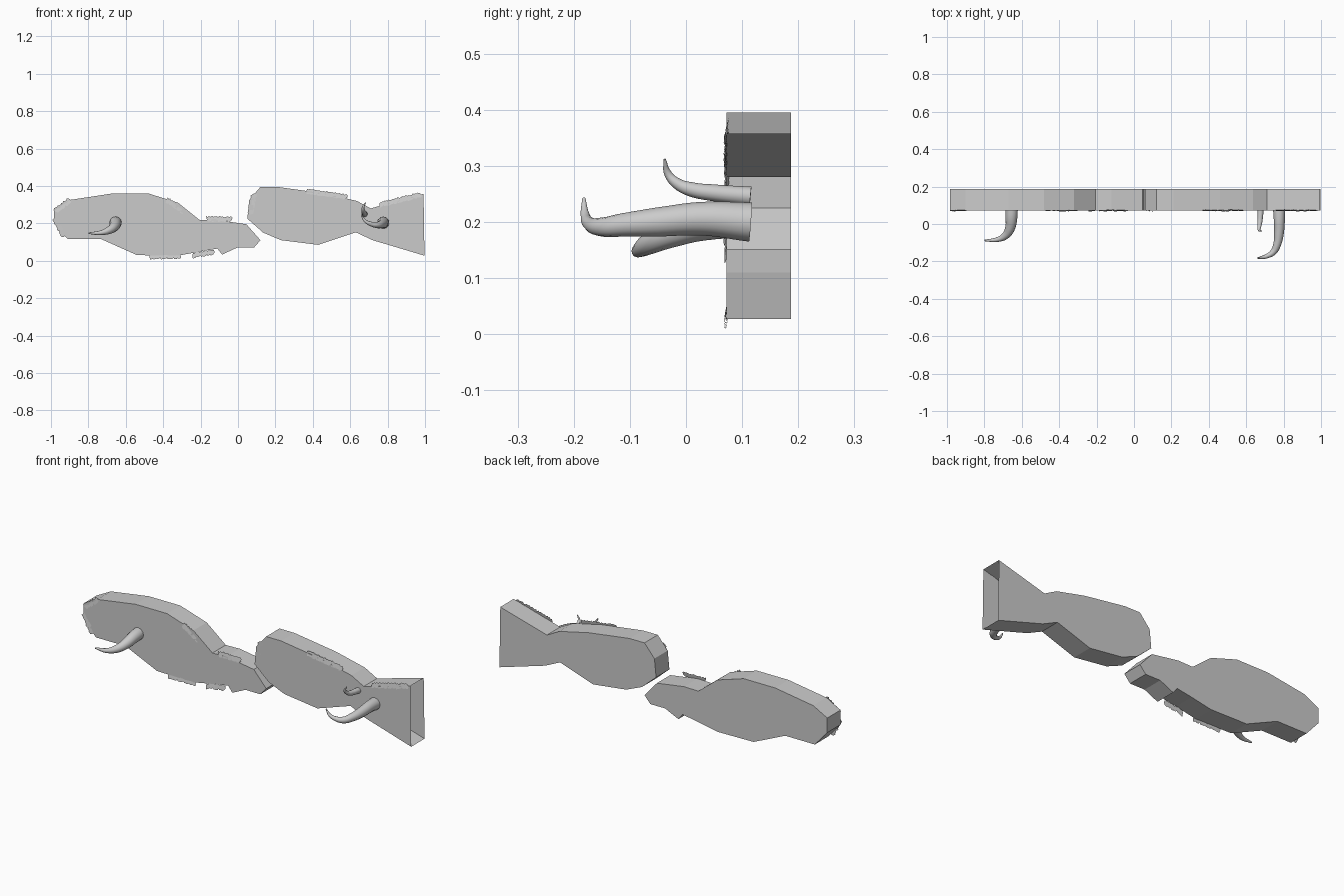
import bpy, bmesh, math, random
from mathutils import Vector

if "Cube" in bpy.data.objects:
    bpy.data.objects.remove(bpy.data.objects["Cube"])

random.seed(4)
FRONT, BACK = 0.072, 0.187


def mesh_object(name, bm):
    me = bpy.data.meshes.new(name)
    bm.to_mesh(me)
    bm.free()
    ob = bpy.data.objects.new(name, me)
    bpy.context.collection.objects.link(ob)
    return ob


def slab(name, outline, open_side=None):
    """Extrude an x-z outline in y; open_side = index of a side left uncapped."""
    bm = bmesh.new()
    f = [bm.verts.new((x, FRONT, z)) for x, z in outline]
    b = [bm.verts.new((x, BACK, z)) for x, z in outline]
    bm.faces.new(f)
    bm.faces.new(b[::-1])
    n = len(f)
    for i in range(n):
        if i != open_side:
            j = (i + 1) % n
            bm.faces.new((f[j], f[i], b[i], b[j]))
    bmesh.ops.recalc_face_normals(bm, faces=bm.faces)
    return mesh_object(name, bm)


def tusk(name, pts):
    """Tapering curved tube; points are x, y, z, radius."""
    cu = bpy.data.curves.new(name, 'CURVE')
    cu.dimensions = '3D'
    cu.bevel_depth = 1.0
    cu.bevel_resolution = 4
    cu.resolution_u = 6
    cu.use_fill_caps = True
    sp = cu.splines.new('BEZIER')
    sp.bezier_points.add(len(pts) - 1)
    for p, (x, y, z, r) in zip(sp.bezier_points, pts):
        p.co = (x, y, z)
        p.radius = r
        p.handle_left_type = p.handle_right_type = 'AUTO'
    ob = bpy.data.objects.new(name, cu)
    bpy.context.collection.objects.link(ob)
    bpy.ops.object.select_all(action='DESELECT')
    ob.select_set(True)
    bpy.context.view_layer.objects.active = ob
    bpy.ops.object.convert(target='MESH')
    bpy.ops.object.shade_smooth_by_angle(angle=math.radians(50))


def tuft(name, path, width):
    """Row of overlapping ragged leaves along an edge of the slab."""
    bm = bmesh.new()
    for a, b in zip(path, path[1:]):
        a, b = Vector(a), Vector(b)
        d = (b - a).normalized()
        nrm = Vector((-d.y, d.x))
        count = max(3, round((b - a).length / 0.018))
        for k in range(count):
            c = a.lerp(b, (k + 0.5) / count)
            y = FRONT - 0.001 + random.uniform(-0.001, 0.003)
            lean = random.uniform(-0.006, 0.006)
            shape = ((-0.008, -1), (0.006, -0.9), (0.014, -0.2), (0.011, 0.6),
                     (0.002, 1), (-0.004, 0.7), (-0.012, 0.8), (-0.013, 0))
            vs = []
            for u, v in shape:
                w = v * width * random.uniform(0.75, 1.05)
                p = c + d * (u + lean * v) + nrm * w
                vs.append(bm.verts.new((p.x, y + 0.003 * v, p.y)))
            bm.faces.new(vs)
    return mesh_object(name, bm)


# the two halves of the body
slab("left_slab", [(-0.985, 0.28), (-0.9, 0.325), (-0.67, 0.36), (-0.48, 0.36),
                   (-0.32, 0.31), (-0.205, 0.218), (-0.12, 0.22), (0.045, 0.195),
                   (0.12, 0.11), (0.085, 0.07), (-0.005, 0.07), (-0.085, 0.033),
                   (-0.11, 0.065), (-0.2, 0.05), (-0.32, 0.027), (-0.54, 0.03),
                   (-0.73, 0.115), (-0.91, 0.115), (-0.985, 0.2)])
slab("right_slab", [(0.05, 0.225), (0.06, 0.325), (0.12, 0.395), (0.21, 0.395),
                    (0.46, 0.36), (0.635, 0.32), (0.71, 0.28), (0.992, 0.358),
                    (0.997, 0.027), (0.72, 0.11), (0.63, 0.152), (0.43, 0.085),
                    (0.23, 0.11), (0.135, 0.15)], open_side=7)

# tusks on the front
tusk("left_tusk", [(-0.655, 0.115, 0.205, 0.034), (-0.655, 0.04, 0.2, 0.032),
                   (-0.662, -0.02, 0.183, 0.027), (-0.685, -0.06, 0.165, 0.021),
                   (-0.73, -0.083, 0.15, 0.013), (-0.80, -0.088, 0.147, 0.004)])
tusk("right_tusk", [(0.775, 0.115, 0.2, 0.035), (0.777, 0.03, 0.206, 0.03),
                    (0.775, -0.05, 0.2, 0.026), (0.765, -0.11, 0.195, 0.021),
                    (0.745, -0.15, 0.191, 0.017), (0.71, -0.172, 0.197, 0.012),
                    (0.68, -0.18, 0.213, 0.008), (0.66, -0.182, 0.242, 0.003)])
tusk("small_tusk", [(0.677, 0.115, 0.246, 0.017), (0.676, 0.05, 0.252, 0.015),
                    (0.673, 0.01, 0.258, 0.013), (0.67, -0.015, 0.268, 0.01),
                    (0.669, -0.032, 0.286, 0.007), (0.683, -0.038, 0.312, 0.002)])

# ragged tufts along the front edges
tufts = [[(-0.975, 0.265), (-0.9, 0.325)], [(-0.98, 0.225), (-0.93, 0.135)],
         [(-0.38, 0.325), (-0.29, 0.265)], [(-0.165, 0.225), (-0.035, 0.222)],
         [(-0.47, 0.023), (-0.31, 0.025)], [(-0.24, 0.03), (-0.13, 0.047)],
         [(0.065, 0.25), (0.085, 0.355)], [(0.37, 0.372), (0.58, 0.342)],
         [(0.76, 0.3), (0.975, 0.353)]]
for i, path in enumerate(tufts):
    tuft(f"tuft_{i + 1}", path, 0.017)
